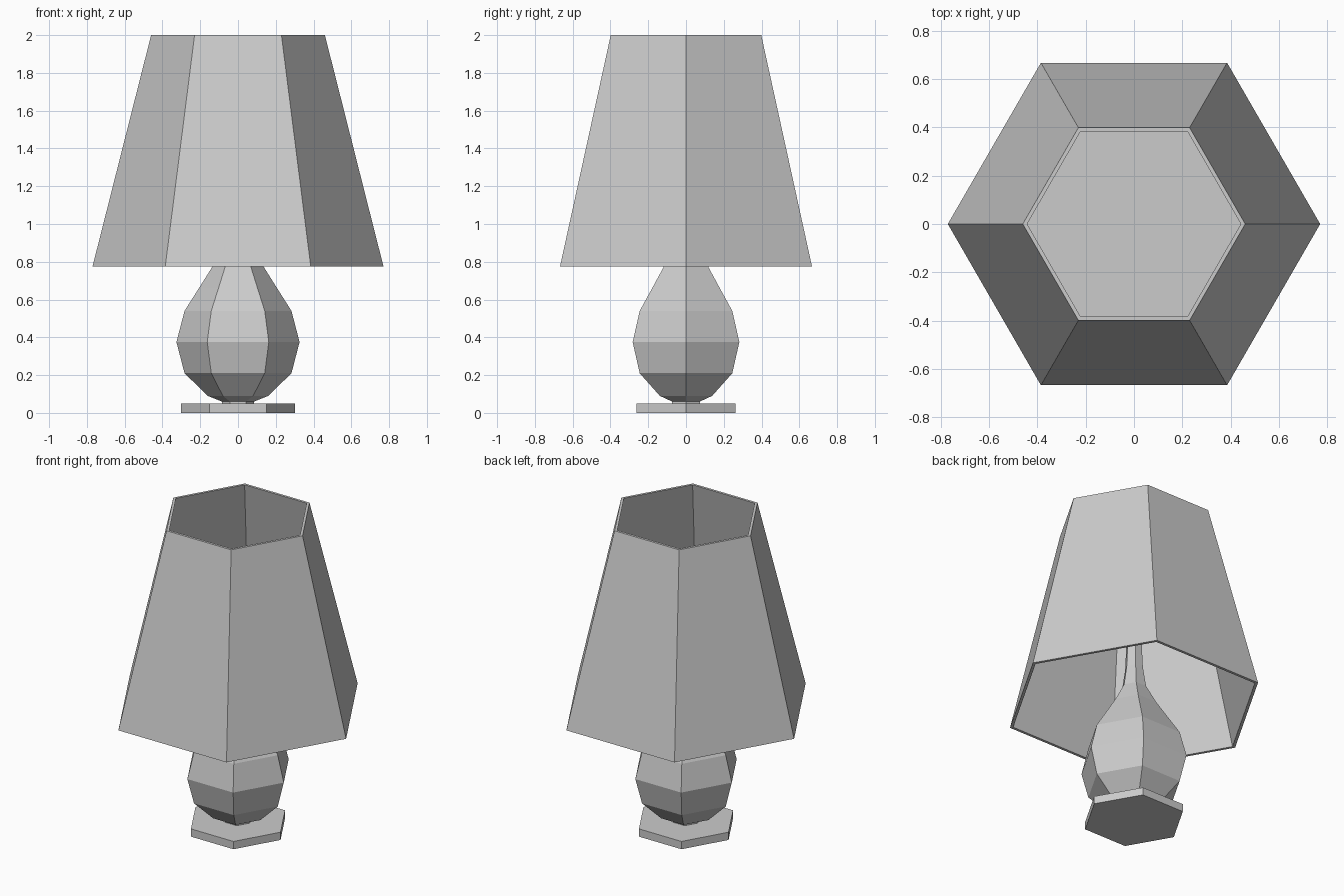
import bpy, math

if "Cube" in bpy.data.objects:
    bpy.data.objects.remove(bpy.data.objects["Cube"])

SIDES = 6

def lathe(name, profile, closed=False):
    """Spin an (r, z) profile into a six-sided solid; closed joins last ring to first."""
    verts = [(r * math.cos(math.tau * i / SIDES), r * math.sin(math.tau * i / SIDES), z)
             for r, z in profile for i in range(SIDES)]
    n = len(profile)
    faces = []
    for k in range(n if closed else n - 1):
        a, b = k * SIDES, ((k + 1) % n) * SIDES
        for i in range(SIDES):
            j = (i + 1) % SIDES
            faces.append((a + i, a + j, b + j, b + i))
    if not closed:
        faces.append(tuple(reversed(range(SIDES))))
        faces.append(tuple(range((n - 1) * SIDES, n * SIDES)))
    mesh = bpy.data.meshes.new(name)
    mesh.from_pydata(verts, [], faces)
    obj = bpy.data.objects.new(name, mesh)
    bpy.context.collection.objects.link(obj)
    return obj

# Foot plate
lathe("base", [(0.303, 0), (0.303, 0.05)])

# Bulbous body tapering into the slim neck
lathe("body", [(0.085, 0.05), (0.085, 0.06), (0.16, 0.09), (0.283, 0.21),
               (0.326, 0.375), (0.283, 0.54), (0.207, 0.66), (0.138, 0.77),
               (0.075, 0.89), (0.055, 1.02), (0.047, 1.2), (0.047, 1.52)])

# Hollow tapered shade
lathe("shade", [(0.77, 0.776), (0.46, 2.0), (0.442, 2.0), (0.75, 0.776)], closed=True)

# Inner plate holding the shade on the neck
lathe("shade_support", [(0.569, 1.515), (0.564, 1.535)])
